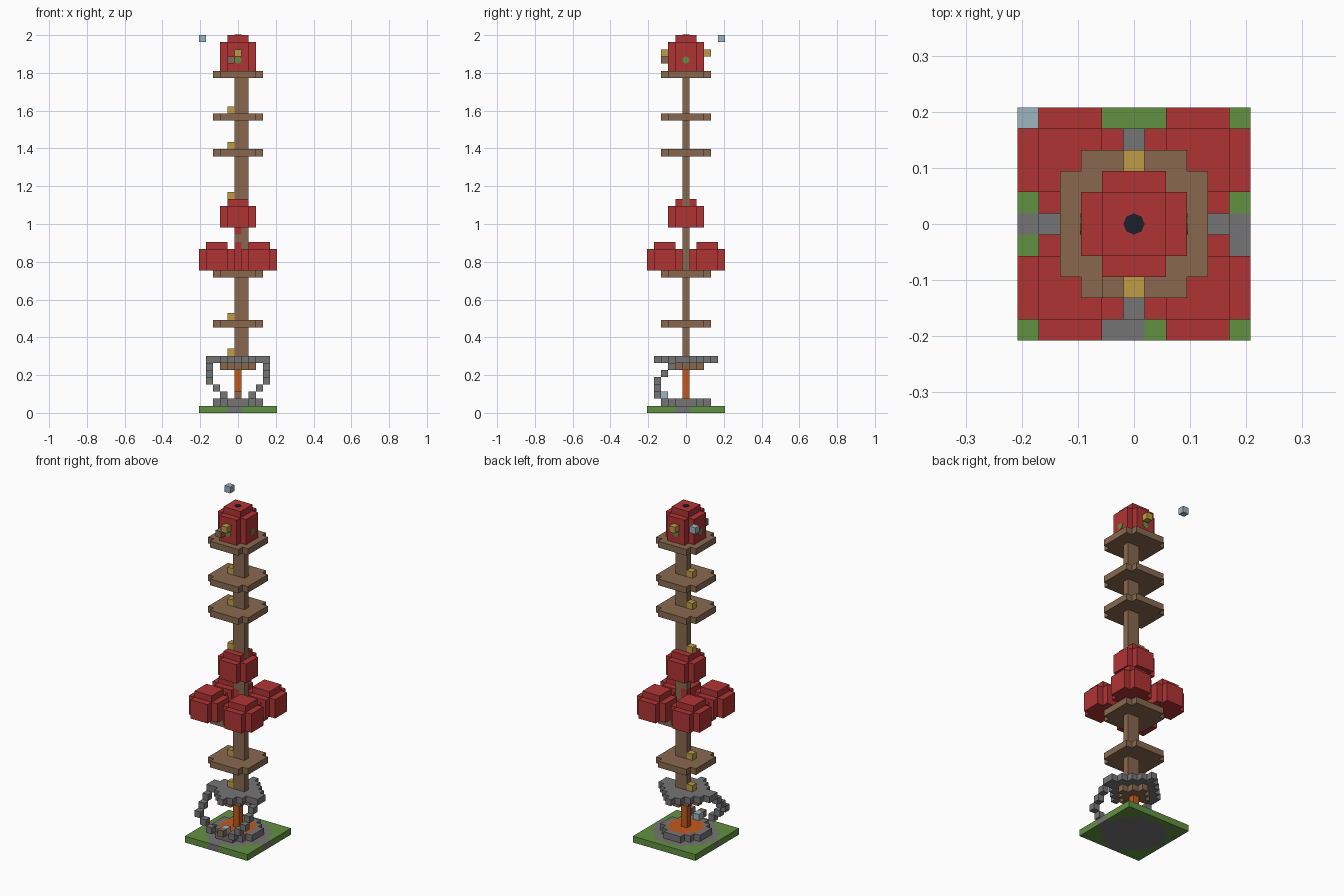
import bpy, bmesh
from math import pi
from mathutils import Matrix, Vector

cube = bpy.data.objects.get("Cube")
if cube:
    bpy.data.objects.remove(cube, do_unlink=True)

U = 2 / 53  # edge of one block


def material(name, rgb):
    m = bpy.data.materials.new(name)
    m.use_nodes = True
    m.diffuse_color = (*rgb, 1)
    m.node_tree.nodes["Principled BSDF"].inputs["Base Color"].default_value = (*rgb, 1)
    return m


RED = material("brick red", (0.434, 0.034, 0.034))
BROWN = material("wood brown", (0.246, 0.141, 0.078))
GREEN = material("grass green", (0.122, 0.283, 0.054))
GREY = material("stone grey", (0.178, 0.178, 0.178))
GOLD = material("lamp gold", (0.521, 0.332, 0.06))
BLUE = material("pale blue", (0.332, 0.462, 0.527))
ORANGE = material("hot orange", (0.55, 0.1, 0.012))
DARK = material("dark navy", (0.012, 0.014, 0.024))


def finish(name, bm, mat):
    mesh = bpy.data.meshes.new(name)
    bm.to_mesh(mesh)
    bm.free()
    mesh.materials.append(mat)
    ob = bpy.data.objects.new(name, mesh)
    bpy.context.collection.objects.link(ob)
    return ob


def blocks(name, cells, mat):
    """Mesh of the outer faces of a set of grid cells."""
    cells = set(cells)
    bm = bmesh.new()
    for c in cells:
        centre = Vector((c[0], c[1], c[2] + 0.5))
        for axis in range(3):
            for sign in (-1, 1):
                n = [0, 0, 0]
                n[axis] = sign
                if (c[0] + n[0], c[1] + n[1], c[2] + n[2]) in cells:
                    continue
                a, b = Vector((0, 0, 0)), Vector((0, 0, 0))
                a[(axis + 1) % 3] = 0.5
                b[(axis + 2) % 3] = 0.5 * sign
                mid = centre + Vector(n) * 0.5
                bm.faces.new([bm.verts.new((mid + o) * U)
                              for o in (-a - b, a - b, a + b, b - a)])
    bmesh.ops.remove_doubles(bm, verts=bm.verts, dist=U / 100)
    return finish(name, bm, mat)


def layer(z, half, keep, cx=0, cy=0):
    r = range(-half, half + 1)
    return [(cx + x, cy + y, z) for x in r for y in r if keep(abs(x), abs(y))]


def clipped(half):
    return lambda x, y: x < half or y < half


def diamond(reach):
    return lambda x, y: x + y <= reach


def pod(name, z, body, cx=0, cy=0):
    """Red pod: square body without corner columns, smaller cap on top."""
    cells = [c for h in range(body) for c in layer(z + h, 2, clipped(2), cx, cy)]
    return blocks(name, cells + layer(z + body, 1, diamond(2), cx, cy), RED)


# Ground slab with a stone clearing and short paths to the edges
ground = layer(0, 5, diamond(10))
paths = {(0, -5, 0), (-1, -5, 0), (5, 0, 0), (5, -1, 0), (-5, 0, 0)}
stone = {c for c in ground if c[0] ** 2 + c[1] ** 2 <= 20} | paths
blocks("grass_border", set(ground) - stone, GREEN)
blocks("stone_clearing", stone, GREY)

# Fire basin and flame column
basin = set(layer(1, 3, diamond(4)))
inner = {c for c in basin if max(abs(c[0]), abs(c[1])) < 3 and abs(c[0]) + abs(c[1]) < 4}
blocks("basin_rim", basin - inner, GREY)
blocks("basin_fire", inner | {(0, 0, z) for z in range(2, 6)}, ORANGE)

# Stone canopy with two bent arms reaching the ground
blocks("canopy", layer(7, 4, diamond(4)), GREY)
blocks("canopy_underside", layer(6, 2, diamond(2)), BROWN)
for side, s in (("left", 1), ("right", -1)):
    arm = [(2, -4, 2), (3, -4, 3), (4, -4, 4), (4, -3, 5), (4, -2, 6), (4, -1, 7)]
    blocks(side + "_arm", [(s * x, y, z) for x, y, z in arm], GREY)
blocks("front_step", [(0, -4, 2)], BROWN)
blocks("front_basin_block", [(0, -3, 2)], BLUE)

# Tall shaft with a red core between the pods
core = {(0, 0, z) for z in (20, 21, 22, 23, 25)}
blocks("shaft", {(x, 0, z) for x in (0, 1) for z in range(8, 48)} - core, BROWN)
blocks("shaft_core", core, RED)

# Platforms and lamps
for i, z in enumerate((12, 19, 36, 41, 47)):
    blocks(f"platform_{i + 1}", layer(z, 3, clipped(3)), BROWN)
for i, z in enumerate((8, 13, 30, 37, 42)):
    blocks(f"lamp_{i + 1}", [(-1, 0, z)], GOLD)

# Red pods around the shaft, one above them and the cabin at the top
for fb, sy in (("front", -1), ("back", 1)):
    for lr, sx in (("left", 1), ("right", -1)):
        pod(f"{fb}_{lr}_pod", 20, 3, 3 * sx, 3 * sy)
pod("upper_pod", 26, 3)
pod("cabin", 48, 4)
blocks("cabin_front_lamp", [(0, -3, 50)], GOLD)
blocks("cabin_back_lamp", [(0, 3, 50)], GOLD)
blocks("cabin_front_block", [(-1, -3, 49)], BROWN)
blocks("floating_block", [(-5, 5, 52)], BLUE)


# Round plates on the cabin walls and roof
def plate(name, centre, rotation, mat):
    bm = bmesh.new()
    bmesh.ops.create_cone(bm, cap_ends=True, segments=8, radius1=U / 2, radius2=U / 2,
                          depth=0.004, matrix=Matrix.Translation(Vector(centre) * U) @ rotation)
    finish(name, bm, mat)


for name, x, y in (("left", 2.5, 0), ("right", -2.5, 0), ("back", 0, 2.5), ("front", 0, -2.5)):
    plate(name + "_porthole", (x, y, 49.5), Matrix.Rotation(pi / 2, 4, "Y" if x else "X"), GREEN)
plate("roof_plate", (0, 0, 53), Matrix.Identity(4), DARK)
